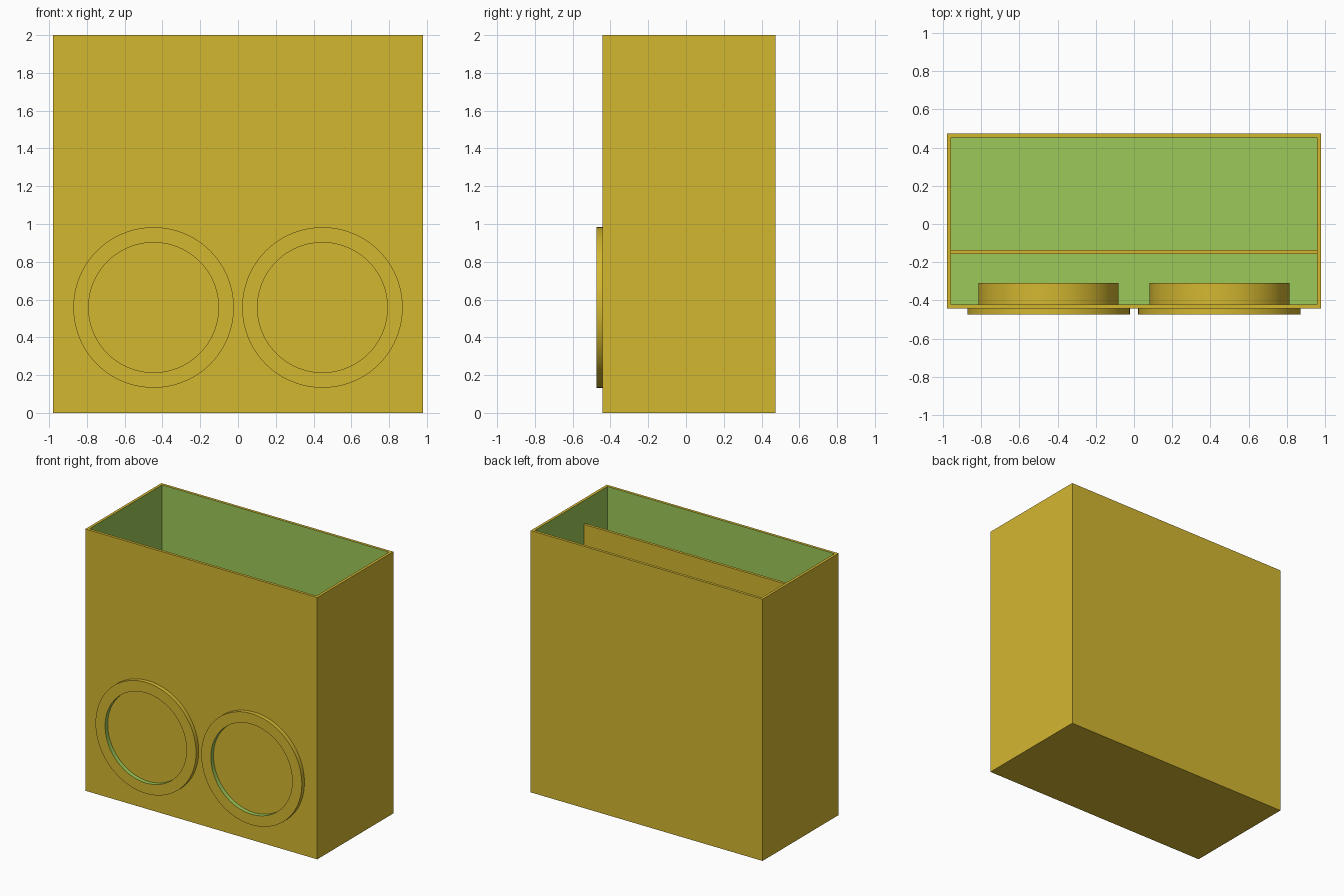
import bpy, bmesh, math
from mathutils import Vector

if "Cube" in bpy.data.objects:
    bpy.data.objects.remove(bpy.data.objects["Cube"])


def material(name, srgb):
    m = bpy.data.materials.new(name)
    m.diffuse_color = [(c / 255 / 12.92) if c < 10 else ((c / 255 + 0.055) / 1.055) ** 2.4
                       for c in srgb] + [1]
    m.use_nodes = True
    m.node_tree.nodes["Principled BSDF"].inputs["Base Color"].default_value = m.diffuse_color
    return m


MATS = [material("mustard_yellow", (212, 183, 48)), material("leaf_green", (156, 200, 88))]

# Main dimensions
HX, FRONT, BACK, H, WALL = 0.98, -0.443, 0.475, 2.0, 0.021
HOLE_X, HOLE_Z, HOLE_R = 0.447, 0.558, 0.344


def finish(name, bm):
    bmesh.ops.recalc_face_normals(bm, faces=bm.faces)
    me = bpy.data.meshes.new(name)
    bm.to_mesh(me)
    bm.free()
    for m in MATS:
        me.materials.append(m)
    ob = bpy.data.objects.new(name, me)
    bpy.context.collection.objects.link(ob)
    return ob


def paint(ob, is_green):
    for p in ob.data.polygons:
        p.material_index = int(is_green(p.center, p.normal))


def box(name, lo, hi):
    bm = bmesh.new()
    bmesh.ops.create_cube(bm, size=1)
    for v in bm.verts:
        v.co = [lo[i] if v.co[i] < 0 else hi[i] for i in range(3)]
    return finish(name, bm)


def lathe(name, profile, cx, steps=96):
    """Closed (radius, y) profile spun around a front-to-back axis."""
    bm = bmesh.new()
    rings = []
    for s in range(steps):
        a = math.tau * s / steps
        rings.append([bm.verts.new((cx + r * math.cos(a), y, HOLE_Z + r * math.sin(a)))
                      for r, y in profile])
    n = len(profile)
    for s in range(steps):
        a, b = rings[s], rings[(s + 1) % steps]
        for i in range(n):
            j = (i + 1) % n
            bm.faces.new((a[i], a[j], b[j], b[i]))
    return finish(name, bm)


def cut(ob, cutter):
    mod = ob.modifiers.new("cut", 'BOOLEAN')
    mod.operation, mod.solver, mod.object = 'DIFFERENCE', 'EXACT', cutter
    bpy.context.view_layer.objects.active = ob
    bpy.ops.object.modifier_apply(modifier=mod.name)
    bpy.data.objects.remove(cutter)


# Open-topped case with two round openings in the front wall
case = box("case", (-HX, FRONT, 0), (HX, BACK, H))
cut(case, box("cavity", (-HX + WALL, FRONT + WALL, WALL), (HX - WALL, BACK - WALL, H + 0.2)))
for sx in (-1, 1):
    bm = bmesh.new()
    bmesh.ops.create_cone(bm, cap_ends=True, segments=96, radius1=0.355, radius2=0.355, depth=0.2)
    for v in bm.verts:
        v.co = (sx * HOLE_X + v.co.x, FRONT + v.co.z, HOLE_Z + v.co.y)
    cut(case, finish("opening", bm))
middle = Vector((0, (FRONT + BACK) / 2, H / 2))
paint(case, lambda c, n: n.dot(c - middle) < 0)  # faces looking inward are green

# Flanged collars lining the openings
collar = [(HOLE_R, -0.475), (0.425, -0.475), (0.425, FRONT), (0.367, FRONT),
          (0.367, -0.308), (HOLE_R, -0.308)]
for side, sx in (("left", -1), ("right", 1)):
    ob = lathe(side + "_collar", collar, sx * HOLE_X)
    axis = Vector((sx * HOLE_X, 0, HOLE_Z))
    paint(ob, lambda c, n: n.x * (c.x - axis.x) + n.z * (c.z - axis.z) < -0.1)
    bpy.ops.object.select_all(action='DESELECT')
    ob.select_set(True)
    bpy.context.view_layer.objects.active = ob
    bpy.ops.object.shade_smooth_by_angle(angle=math.radians(35))

# Divider with a slot at the floor behind each opening
X, SLOT, TOP, SLOT_TOP = HX - WALL, 0.145, 1.82, 0.18
outline = [(-X, TOP), (-X, WALL)]
for cx in (-HOLE_X, HOLE_X):
    outline += [(cx - SLOT, WALL), (cx - SLOT, SLOT_TOP), (cx + SLOT, SLOT_TOP), (cx + SLOT, WALL)]
outline += [(X, WALL), (X, TOP)]
bm = bmesh.new()
face = bm.faces.new([bm.verts.new((x, -0.157, z)) for x, z in outline])
new = bmesh.ops.extrude_face_region(bm, geom=[face])["geom"]
bmesh.ops.translate(bm, vec=(0, 0.021, 0), verts=[g for g in new if isinstance(g, bmesh.types.BMVert)])
divider = finish("divider", bm)
paint(divider, lambda c, n: abs(n.y) < 0.5 and c.z < 0.5 and c.z > 0.05 and abs(c.x) < 0.9)
